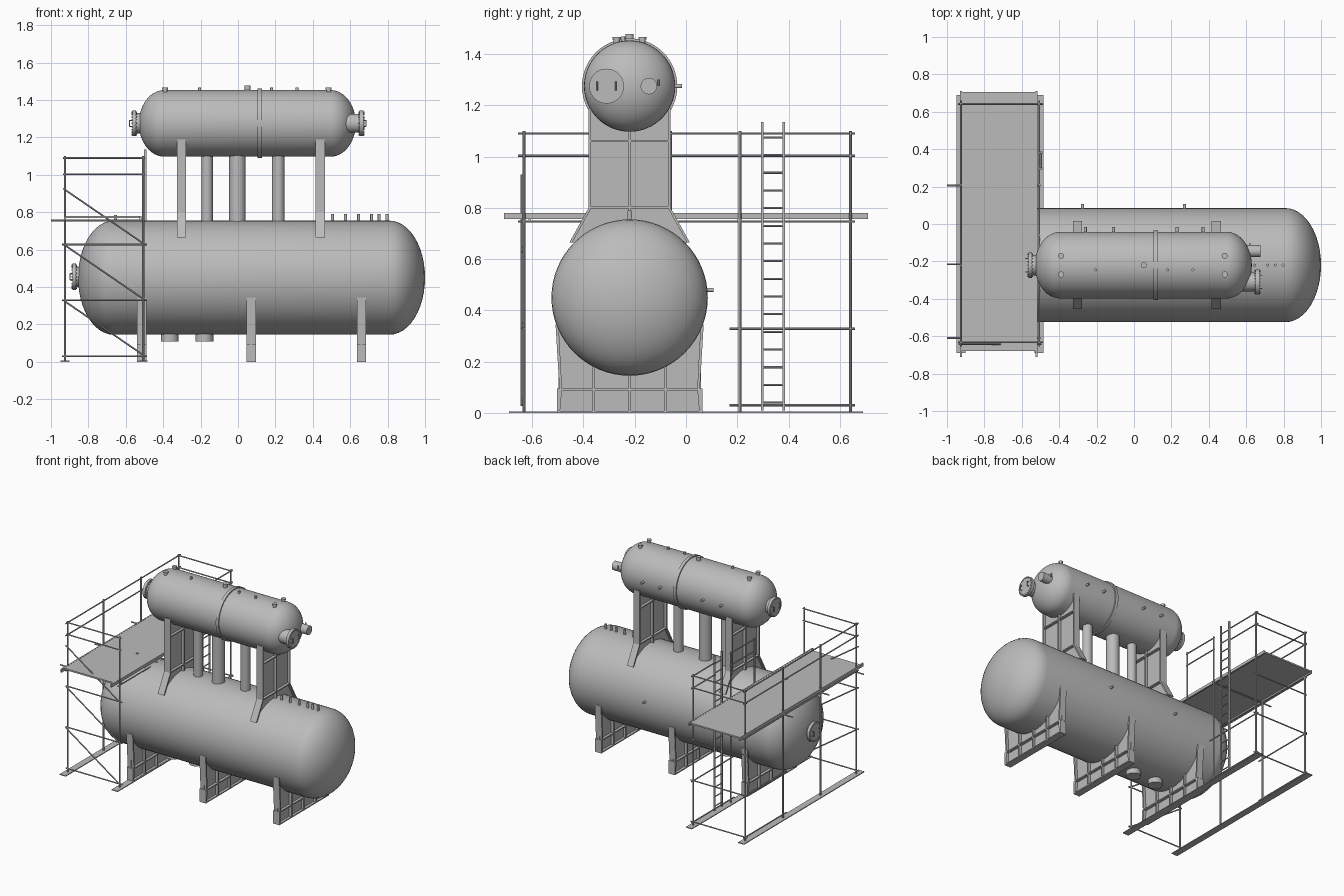
import bpy, bmesh, math
from mathutils import Vector

cube = bpy.data.objects.get("Cube")
if cube:
    bpy.data.objects.remove(cube, do_unlink=True)

grey = bpy.data.materials.new("plain_grey")
grey.use_nodes = True
COLOUR = (0.5, 0.5, 0.5, 1)
grey.diffuse_color = COLOUR
grey.node_tree.nodes["Principled BSDF"].inputs["Base Color"].default_value = COLOUR

YC = -0.22      # shared centre line of both vessels
MAIN_Z = 0.45
DRUM_Z = 1.275


def finish(bm, name, smooth=True):
    bmesh.ops.recalc_face_normals(bm, faces=bm.faces)
    mesh = bpy.data.meshes.new(name)
    bm.to_mesh(mesh)
    bm.free()
    mesh.materials.append(grey)
    obj = bpy.data.objects.new(name, mesh)
    bpy.context.collection.objects.link(obj)
    if smooth:
        bpy.ops.object.select_all(action='DESELECT')
        obj.select_set(True)
        bpy.context.view_layer.objects.active = obj
        bpy.ops.object.shade_smooth_by_angle(angle=math.radians(35))
    return obj


def rod(bm, a, b, r, sides=8):
    """Closed cylinder between two points."""
    a, b = Vector(a), Vector(b)
    d = b - a
    turn = d.to_track_quat('Z', 'Y').to_matrix().to_4x4()
    turn.translation = (a + b) / 2
    bmesh.ops.create_cone(bm, cap_ends=True, segments=sides, radius1=r, radius2=r,
                          depth=d.length, matrix=turn)


def box(bm, x0, x1, y0, y1, z0, z1):
    prism(bm, x0, x1, [(y0, z0), (y1, z0), (y1, z1), (y0, z1)])


def prism(bm, x0, x1, outline):
    """Extrude a y-z outline along x."""
    face = bm.faces.new([bm.verts.new((x0, y, z)) for y, z in outline])
    out = bmesh.ops.extrude_face_region(bm, geom=[face])
    moved = [v for v in out["geom"] if isinstance(v, bmesh.types.BMVert)]
    bmesh.ops.translate(bm, vec=(x1 - x0, 0, 0), verts=moved)


def vessel(name, x0, x1, head, r, z, steps=12):
    """Horizontal shell with elliptical heads."""
    bm = bmesh.new()
    arc = [math.pi / 2 * i / steps for i in range(steps + 1)]
    prof = [(x0 + head - head * math.cos(t), r * math.sin(t)) for t in arc]
    prof += [(x1 - head + head * math.cos(t), r * math.sin(t)) for t in reversed(arc)]
    verts = [bm.verts.new((x, YC, z + h)) for x, h in prof]
    edges = [bm.edges.new(pair) for pair in zip(verts, verts[1:])]
    bmesh.ops.spin(bm, geom=verts + edges, cent=(0, YC, z), axis=(1, 0, 0),
                   angle=math.tau, steps=64)
    bmesh.ops.remove_doubles(bm, verts=bm.verts, dist=0.0005)
    return finish(bm, name)


def manway(name, root, face, y, z, neck, flange):
    """Neck with a bolted cover and two grab handles; face is the outer x."""
    s = 1 if face > root else -1
    bm = bmesh.new()
    rod(bm, (root, y, z), (face - s * 0.01, y, z), neck, 32)
    rod(bm, (face - s * 0.02, y, z), (face, y, z), flange, 32)
    for i in range(20):
        t = math.tau * i / 20
        by, bz = y + (flange - .008) * math.cos(t), z + (flange - .008) * math.sin(t)
        rod(bm, (face - s * 0.025, by, bz), (face + s * 0.005, by, bz), 0.004, 6)
    for dy in (-0.036, 0.036):
        rod(bm, (face + s * 0.014, y + dy, z - .018), (face + s * 0.014, y + dy, z + .018), .003, 6)
        for dz in (-0.016, 0.016):
            rod(bm, (face, y + dy, z + dz), (face + s * 0.014, y + dy, z + dz), .003, 6)
    finish(bm, name)


# Vessels
vessel("main_tank", -0.855, 1.0, 0.19, 0.305, MAIN_Z)
vessel("upper_drum", -0.53, 0.63, 0.135, 0.178, DRUM_Z)
bm = bmesh.new()
rod(bm, (0.105, YC, DRUM_Z), (0.127, YC, DRUM_Z), 0.186, 64)
finish(bm, "drum_girth_flange")

# Manways and end nozzle
manway("tank_manway", -0.82, -0.885, YC, MAIN_Z + 0.005, 0.055, 0.07)
manway("drum_right_manway", -0.5, -0.565, YC, DRUM_Z, 0.055, 0.068)
manway("drum_left_manway", 0.56, 0.67, -0.31, DRUM_Z, 0.05, 0.068)
bm = bmesh.new()
rod(bm, (0.56, -0.145, DRUM_Z), (0.675, -0.145, DRUM_Z), 0.032, 32)
rod(bm, (0.62, -0.107, DRUM_Z), (0.62, -0.107, DRUM_Z + 0.025), 0.005)
finish(bm, "drum_end_nozzle")

# Vertical connecting pipes
bm = bmesh.new()
for x, r in ((-0.165, 0.03), (-0.003, 0.044), (0.215, 0.033)):
    rod(bm, (x, YC, 0.72), (x, YC, 1.13), r, 32)
finish(bm, "connecting_pipes")

# Small nozzles on the drum
bm = bmesh.new()
for x in (-0.39, 0.485):
    for dy in (-0.05, 0.05):
        rod(bm, (x, YC + dy, 1.4), (x, YC + dy, 1.457), 0.012, 16)
        rod(bm, (x, YC + dy, 1.457), (x, YC + dy, 1.467), 0.016, 16)
rod(bm, (0.052, YC, 1.42), (0.052, YC, 1.478), 0.016, 16)
for x in (-0.205, 0.18, 0.315):
    rod(bm, (x, YC - 0.025, 1.42), (x, YC - 0.025, 1.468), 0.008, 12)
for x in (-0.26, -0.11, 0.23, 0.37):
    rod(bm, (x, -0.08, DRUM_Z), (x, -0.015, DRUM_Z), 0.008, 12)
finish(bm, "drum_nozzles")

# Small nozzles on the tank
bm = bmesh.new()
for x in (0.505, 0.575, 0.645, 0.715, 0.755, 0.797):
    rod(bm, (x, YC, 0.72), (x, YC, 0.79), 0.008, 12)
rod(bm, (-0.655, YC, 0.72), (-0.655, YC, 0.785), 0.009, 12)
for x in (-0.275, 0.27):
    rod(bm, (x, 0.05, 0.48), (x, 0.108, 0.48), 0.008, 12)
for x in (-0.365, -0.18):
    rod(bm, (x, YC, 0.11), (x, YC, 0.2), 0.048, 32)
finish(bm, "tank_nozzles")

# Lower saddles: web, ribs, end flanges and a base
for n, x in enumerate((-0.515, 0.07, 0.66), 1):
    bm = bmesh.new()
    a, b = x - 0.025, x + 0.025
    box(bm, x - 0.006, x + 0.006, YC - 0.278, YC + 0.278, 0, 0.345)
    for z in (0, 0.088):
        box(bm, a, b, YC - 0.282, YC + 0.282, z, z + 0.008)
    for dy in (-0.14, 0, 0.14):
        box(bm, a, b, YC + dy - 0.005, YC + dy + 0.005, 0, 0.22)
    for s in (-1, 1):
        prism(bm, a, b, [(YC + s * d, z) for d, z in
              ((0.272, 0), (0.284, 0), (0.284, 0.095), (0.274, 0.096),
               (0.289, 0.345), (0.277, 0.345), (0.264, 0.095))])
    finish(bm, f"lower_saddle_{n}", False)

# Upper saddles: web flaring onto the tank, rib, flanges and cross plates
for n, x in enumerate((-0.302, 0.44), 1):
    bm = bmesh.new()
    a, b = x - 0.025, x + 0.025
    prism(bm, x - 0.006, x + 0.006, [(YC + d, z) for d, z in
          ((-0.23, 0.665), (0.23, 0.665), (0.155, 0.8), (0.155, 1.19), (-0.155, 1.19), (-0.155, 0.8))])
    for s in (-1, 1):
        prism(bm, a, b, [(YC + s * d, z) for d, z in
              ((0.235, 0.665), (0.16, 0.8), (0.16, 1.19), (0.15, 1.19), (0.15, 0.798), (0.224, 0.665))])
    for z in (0.798, 1.056):
        box(bm, a, b, YC - 0.157, YC + 0.157, z, z + 0.008)
    box(bm, a, b, YC - 0.005, YC + 0.005, 0.74, 1.11)
    finish(bm, f"upper_saddle_{n}", False)

# Platform deck, edge beams and ground strips
OUT, INN, FRONT, BACK = -0.925, -0.507, -0.632, 0.642
bm = bmesh.new()
box(bm, -0.92, -0.518, -0.68, 0.705, 0.768, 0.779)
finish(bm, "platform_deck", False)
bm = bmesh.new()
for x in (OUT, -0.522):
    box(bm, x - 0.005, x + 0.005, -0.71, 0.71, 0.757, 0.78)
for y in (-0.61, -0.215, 0.205):
    rod(bm, (-1.0, y, 0.755), (-0.5, y, 0.755), 0.005)
finish(bm, "deck_beams", False)
bm = bmesh.new()
for x in (OUT, INN):
    box(bm, x - 0.024, x + 0.024, -0.69, 0.69, 0, 0.006)
finish(bm, "ground_strips", False)

# Scaffold posts
bm = bmesh.new()
for y in (FRONT, YC, 0.21, BACK):
    rod(bm, (OUT, y, 0), (OUT, y, 1.1), 0.006)
for y in (FRONT, 0.21, BACK):
    rod(bm, (INN, y, 0), (INN, y, 1.1), 0.006)
rod(bm, (INN, -0.06, 0.745), (INN, -0.06, 1.1), 0.006)
finish(bm, "scaffold_posts")

# Guard rails, leaving a gap at the ladder
bm = bmesh.new()
for z in (1.003, 1.09):
    rod(bm, (OUT, -0.655, z), (OUT, 0.66, z), 0.0045)
    rod(bm, (INN, -0.07, z), (INN, 0.22, z), 0.0045)
    rod(bm, (INN, 0.385, z), (INN, 0.66, z), 0.0045)
    for y in (FRONT, BACK):
        rod(bm, (OUT - 0.01, y, z), (INN + 0.01, y, z), 0.0045)
finish(bm, "guard_rails")

# Lower ledgers and diagonal bracing
bm = bmesh.new()
for x in (OUT, INN):
    rod(bm, (x, -0.655, 0.747), (x, 0.66, 0.747), 0.0045)
    for z in (0.03, 0.328):
        rod(bm, (x, 0.17, z), (x, 0.66, z), 0.0045)
for z in (0.03, 0.33, 0.627):
    for y in (FRONT, BACK):
        rod(bm, (OUT - 0.015, y, z), (INN + 0.02, y, z), 0.0045)
    rod(bm, (OUT - 0.01, FRONT - 0.01, z + 0.3), (INN + 0.01, FRONT - 0.01, z), 0.0045)
finish(bm, "scaffold_bracing")

# Ladder
bm = bmesh.new()
for y in (0.297, 0.382):
    box(bm, -0.502, -0.49, y - 0.005, y + 0.005, 0.01, 1.135)
for i in range(16):
    z = 0.04 + i * 0.069
    rod(bm, (-0.496, 0.297, z), (-0.496, 0.382, z), 0.004)
finish(bm, "ladder", False)
